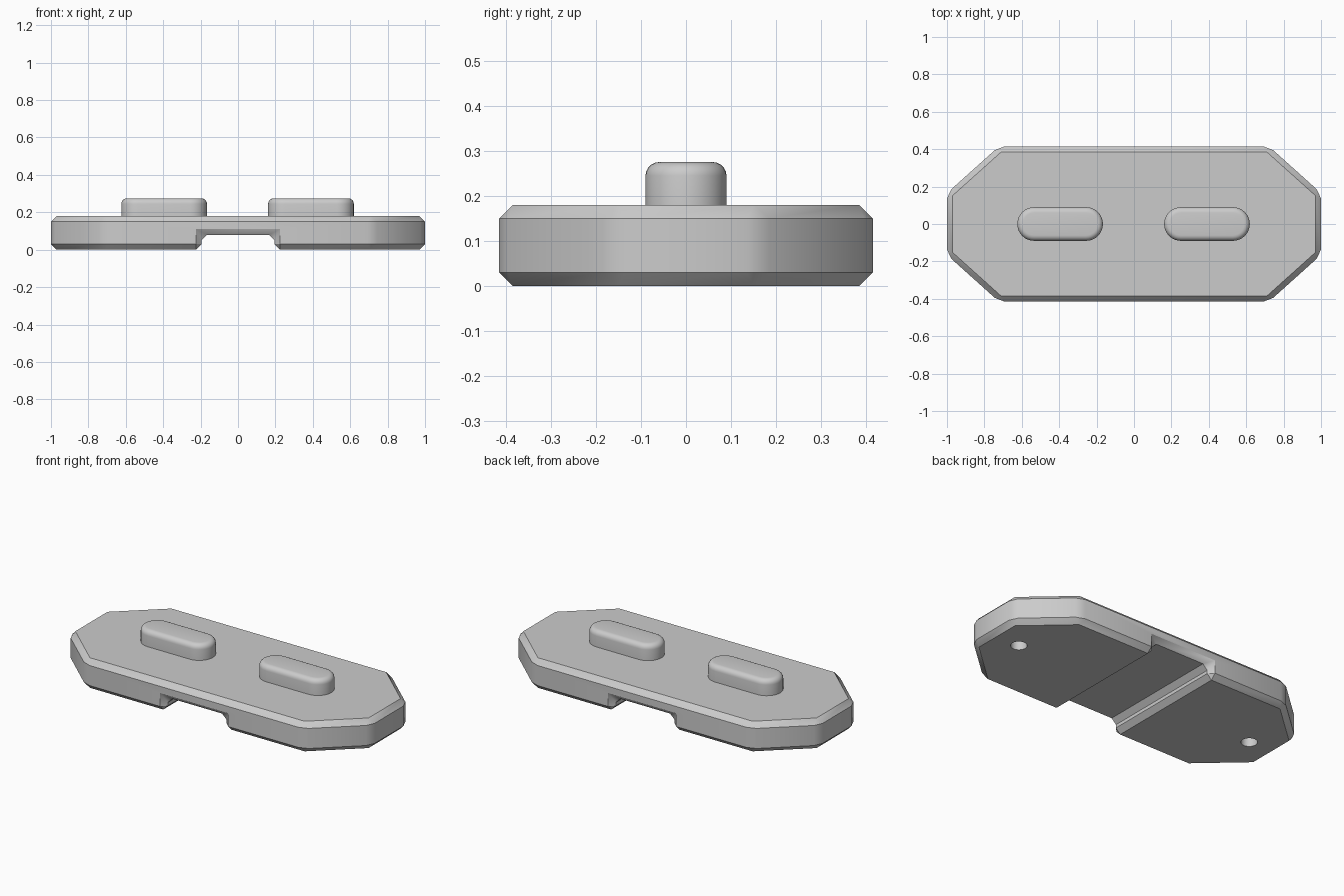
import bpy, bmesh, math
from mathutils import Matrix

cube = bpy.data.objects.get("Cube")
if cube:
    bpy.data.objects.remove(cube, do_unlink=True)

grey = bpy.data.materials.new("light grey")
grey.use_nodes = True
colour = (0.6, 0.6, 0.6, 1)
grey.diffuse_color = colour
grey.node_tree.nodes["Principled BSDF"].inputs["Base Color"].default_value = colour


def add_object(name, bm):
    bmesh.ops.recalc_face_normals(bm, faces=bm.faces[:])
    mesh = bpy.data.meshes.new(name)
    bm.to_mesh(mesh)
    bm.free()
    mesh.materials.append(grey)
    ob = bpy.data.objects.new(name, mesh)
    bpy.context.collection.objects.link(ob)
    return ob


def prism(outline, bottom, top):
    """Extrude a plan outline upwards."""
    bm = bmesh.new()
    face = bm.faces.new([bm.verts.new((x, y, bottom)) for x, y in outline])
    result = bmesh.ops.extrude_face_region(bm, geom=[face])
    verts = [v for v in result["geom"] if isinstance(v, bmesh.types.BMVert)]
    bmesh.ops.translate(bm, verts=verts, vec=(0, 0, top - bottom))
    return bm


def select(ob):
    bpy.ops.object.select_all(action="DESELECT")
    ob.select_set(True)
    bpy.context.view_layer.objects.active = ob


def cut(ob, cutter):
    """Subtract the cutter, then throw it away."""
    select(ob)
    mod = ob.modifiers.new("cut", "BOOLEAN")
    mod.operation = "DIFFERENCE"
    mod.solver = "EXACT"
    mod.object = cutter
    cutter.hide_render = True
    bpy.ops.object.modifier_apply(modifier=mod.name)
    bpy.data.objects.remove(cutter, do_unlink=True)


def smooth(ob):
    select(ob)
    bpy.ops.object.shade_smooth_by_angle(angle=math.radians(32))


# Body: long octagonal slab
LX, LY, CX, CY, TOP = 1.0, 0.415, 0.722, 0.165, 0.18
corner = [(LX, CY), (CX, LY)]
half = corner + [(-x, y) for x, y in reversed(corner)]
body = add_object("body", prism(half + [(-x, -y) for x, y in half], 0, TOP))

# Channel across the underside
channel = [(-0.195, -1), (0.195, -1), (0.195, 1), (-0.195, 1)]
cut(body, add_object("channel_cutter", prism(channel, -0.1, 0.08)))

# Chamfer on every edge, including the channel
chamfer = body.modifiers.new("chamfer", "BEVEL")
chamfer.width = 0.03
chamfer.segments = 1
chamfer.limit_method = "ANGLE"
chamfer.angle_limit = math.radians(30)
chamfer.use_clamp_overlap = False
select(body)
bpy.ops.object.modifier_apply(modifier=chamfer.name)

# Small round holes in the underside
for x in (-0.815, 0.815):
    bm = bmesh.new()
    bmesh.ops.create_cone(bm, cap_ends=True, segments=32, radius1=0.045, radius2=0.045,
                          depth=0.14, matrix=Matrix.Translation((x, 0, 0)))
    cut(body, add_object("hole_cutter", bm))
smooth(body)

# Rounded pegs on the top
R, STRAIGHT, STEPS = 0.09, 0.139, 16
for name, cx in (("right_peg", -0.395), ("left_peg", 0.39)):
    outline = []
    for side in (1, -1):
        for i in range(STEPS + 1):
            a = math.pi * (i / STEPS - 0.5)
            outline.append((cx + side * (STRAIGHT + R * math.cos(a)), side * R * math.sin(a)))
    bm = prism(outline, TOP - 0.01, 0.275)
    rim = [e for e in bm.edges if all(v.co.z > TOP for v in e.verts)]
    bmesh.ops.bevel(bm, geom=rim, offset=0.03, segments=5, profile=0.5, affect="EDGES")
    smooth(add_object(name, bm))
